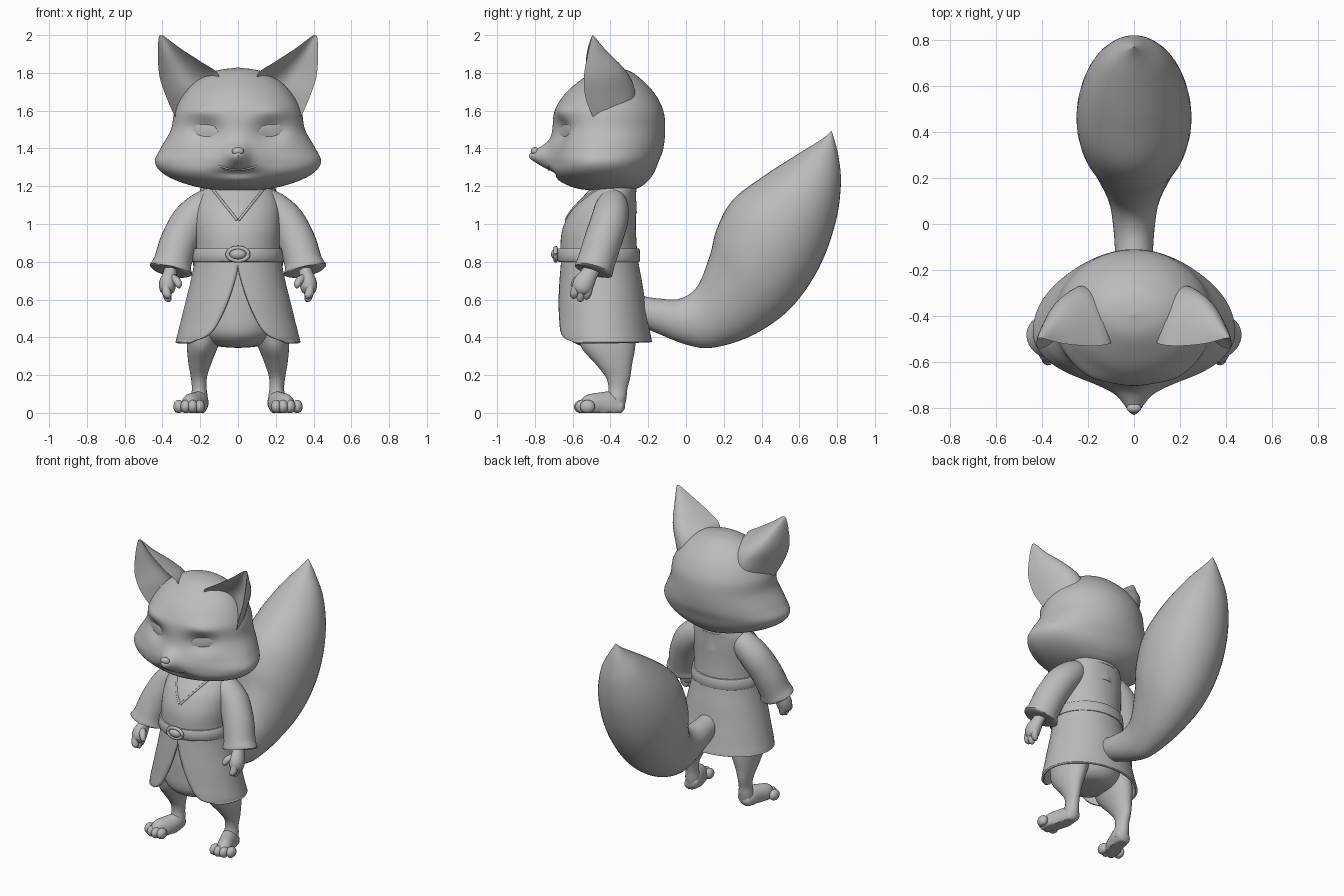
import bpy, bmesh, math
from math import sin, cos, pi, exp
from mathutils import Vector

if "Cube" in bpy.data.objects:
    bpy.data.objects.remove(bpy.data.objects["Cube"])

grey = bpy.data.materials.new("Plain grey")
grey.use_nodes = True
COLOUR = (0.5, 0.5, 0.5, 1)
grey.diffuse_color = COLOUR
grey.node_tree.nodes["Principled BSDF"].inputs["Base Color"].default_value = COLOUR


def catmull(a, b, c, d, t):
    return 0.5 * (2 * b + (c - a) * t + (2 * a - 5 * b + 4 * c - d) * t * t
                  + (3 * b - a - 3 * c + d) * t ** 3)


def smooth_rings(keys, steps):
    """Fill in rings between the key rings along smooth curves."""
    out = []
    for i in range(len(keys) - 1):
        k = [keys[max(i - 1, 0)], keys[i], keys[i + 1], keys[min(i + 2, len(keys) - 1)]]
        for s in range(steps):
            out.append([catmull(*p, s / steps) for p in zip(*k)])
    return out + [keys[-1]]


def loft(name, keys, steps=6, closed=True, mirror=False, warp=None, thick=0):
    """Skin a run of rings, optionally as an open sheet with thickness."""
    bm = bmesh.new()
    rows = [[bm.verts.new(warp(p) if warp else p) for p in ring]
            for ring in smooth_rings(keys, steps)]
    n = len(rows[0])
    for a, b in zip(rows, rows[1:]):
        for i in range(n if closed else n - 1):
            j = (i + 1) % n
            bm.faces.new((a[i], a[j], b[j], b[i]))
    if closed and not thick:
        bm.faces.new(rows[0][::-1])
        bm.faces.new(rows[-1])
    bmesh.ops.remove_doubles(bm, verts=bm.verts, dist=0.0005)
    bmesh.ops.recalc_face_normals(bm, faces=bm.faces)
    mesh = bpy.data.meshes.new(name)
    bm.to_mesh(mesh)
    bm.free()
    ob = bpy.data.objects.new(name, mesh)
    bpy.context.collection.objects.link(ob)
    mesh.materials.append(grey)
    if thick:
        mod = ob.modifiers.new("Thickness", "SOLIDIFY")
        mod.thickness, mod.offset = thick, -1
    if mirror:
        ob.modifiers.new("Mirror", "MIRROR").use_clip = False
    bpy.ops.object.select_all(action="DESELECT")
    ob.select_set(True)
    bpy.context.view_layer.objects.active = ob
    bpy.ops.object.shade_smooth_by_angle(angle=math.radians(50))
    return ob


def level(z, rx, front, back, mid=None, cx=0, n=48, gap=0):
    """Level oval ring; gap is the half angle left open at the front."""
    mid = (front + back) / 2 if mid is None else mid
    pts = []
    for i in range(n):
        a = 2 * pi * i / n if not gap else gap + (2 * pi - 2 * gap) * i / (n - 1)
        depth = mid - front if cos(a) > 0 else back - mid
        pts.append(Vector((cx + rx * sin(a), mid - depth * cos(a), z)))
    return pts


def across(top, bottom, rx, n=40):
    """Oval ring spanning two (y, z) points on the middle plane."""
    t, b = Vector((0, *top)), Vector((0, *bottom))
    return [(t + b) / 2 + (t - b) / 2 * cos(2 * pi * i / n)
            + Vector((rx * sin(2 * pi * i / n), 0, 0)) for i in range(n)]


def tube(name, path, steps=4, n=20, flat=1.0, **kw):
    """Round limb through (x, y, z, radius) points with softened ends."""
    pts = [Vector(p[:3]) for p in path]
    rings = []
    for i, p in enumerate(path):
        d = (pts[min(i + 1, len(pts) - 1)] - pts[max(i - 1, 0)]).normalized()
        u = d.cross(Vector((0, 1, 0.05))).normalized()
        v = d.cross(u)
        rings.append([pts[i] + p[3] * (flat * u * cos(2 * pi * k / n) + v * sin(2 * pi * k / n))
                      for k in range(n)])
    return loft(name, rings, steps, **kw)


def ball(name, c, r, n=24, **kw):
    """Ellipsoid from level rings."""
    rings = []
    for i in range(13):
        a = pi * i / 12
        s = max(sin(a), 0.001)
        rings.append(level(c[2] - r[2] * cos(a), r[0] * s, c[1] - r[1] * s,
                           c[1] + r[1] * s, cx=c[0], n=n))
    return loft(name, rings, 1, **kw)


# Head: broad cheeks, raised muzzle and nose, hollow eye sockets
def face(p):
    x, y, z = p
    if y < -0.47:
        def g(cx, cz, w, h):
            return exp(-((abs(x) - cx) / w) ** 2 - ((z - cz) / h) ** 2)
        front = min(1, (-0.47 - y) / 0.08)
        y += front * (0.045 * g(0.17, 1.49, 0.085, 0.06) - 0.055 * g(0, 1.35, 0.13, 0.09)
                      - 0.075 * g(0, 1.365, 0.05, 0.05) - 0.02 * g(0.2, 1.60, 0.1, 0.04)
                      + 0.03 * g(0, 1.27, 0.1, 0.025))
    return Vector((x, y, z))


HEAD = [(1.175, .01, -.42, -.40, -.41), (1.185, .16, -.56, -.27, -.43),
        (1.22, .30, -.65, -.21, -.46), (1.27, .40, -.70, -.17, -.47),
        (1.33, .44, -.705, -.145, -.47), (1.40, .41, -.70, -.12, -.46),
        (1.50, .355, -.705, -.11, -.43), (1.60, .335, -.695, -.12, -.42),
        (1.69, .285, -.64, -.165, -.41), (1.76, .215, -.56, -.23, -.40),
        (1.81, .12, -.48, -.30, -.39), (1.828, .005, -.395, -.385, -.39)]
head = loft("head", [level(*h, n=128) for h in HEAD], 8, warp=face)
bpy.context.view_layer.update()


def on_front(ob, x, z, lift=0.0):
    hit, loc, _, _ = ob.ray_cast(Vector((x, -2, z)), Vector((0, 1, 0)))
    return (x, (loc.y if hit else -0.6) - lift, z)


ball("nose", (0, -0.80, 1.385), (0.032, 0.022, 0.022))
mouth = [(*on_front(head, x, 1.287 + 2 * x * x), 0.005)
         for x in (-.1, -.075, -.05, -.025, 0, .025, .05, .075, .1)]
tube("mouth", mouth, n=8)

# Almond eyelids set into the sockets
lid = []
for i in range(9):
    t = i / 8
    x, h = 0.105 + 0.135 * t, 0.055 * max(sin(pi * t), .02) ** 0.6
    c = Vector(on_front(head, x, 1.482 + 0.02 * t))
    lid.append([c + Vector((0, -0.014 * sin(pi * t) * cos(a), h * sin(a)))
                for a in [2 * pi * k / 20 for k in range(20)]])
loft("eyelid", lid, 3, mirror=True)


# Ears: rounded back, scooped front between two rims
def ear_ring(outer, inner, depth, n=16):
    o, i = Vector(outer), Vector(inner)
    ring = []
    for k in range(2 * n):
        back = k < n
        t = k / n if back else 2 - k / n
        d = depth * (1 if back else 0.5) * sin(pi * t) ** (0.6 if back else 0.9)
        ring.append(o.lerp(i, t) + Vector((0, d, 0)))
    return ring


loft("ear", [ear_ring((.32, -.48, 1.54), (.10, -.49, 1.70), .22),
             ear_ring((.375, -.53, 1.66), (.105, -.52, 1.795), .25),
             ear_ring((.415, -.54, 1.78), (.19, -.53, 1.855), .21),
             ear_ring((.424, -.52, 1.90), (.305, -.52, 1.93), .10),
             ear_ring((.42, -.50, 1.985), (.385, -.50, 1.99), .02),
             ear_ring((.408, -.495, 2.0), (.406, -.495, 2.0), .001)], 6, mirror=True)

# Neck and robe top
tube("neck", [(0, -.38, 1.05, .12), (0, -.39, 1.25, .12)])
robe = loft("robe_top", [level(.80, .232, -.66, -.255), level(.87, .222, -.665, -.26),
                         level(.97, .225, -.655, -.265), level(1.07, .222, -.61, -.265),
                         level(1.14, .205, -.55, -.265), level(1.19, .175, -.50, -.265),
                         level(1.225, .14, -.45, -.275)], 5)
bpy.context.view_layer.update()

# Skirt of the robe, parting at the front in a rounded opening
SKIRT = [(.82, .230, -.66, -.255, .002), (.76, .238, -.665, -.245, .01),
         (.68, .255, -.672, -.23, .09), (.58, .28, -.68, -.215, .21),
         (.49, .302, -.685, -.20, .34), (.43, .317, -.69, -.19, .46),
         (.395, .326, -.69, -.183, .62), (.375, .332, -.69, -.18, .90)]
loft("robe_skirt", [level(*s[:4], gap=s[4], n=72) for s in SKIRT], 5, closed=False, thick=0.015)

# Collar edges of the crossed neckline
edge = [(*on_front(robe, 0.004 + .135 * t, 1.02 + .17 * t), 0.007) for t in (0, .2, .4, .6, .8, 1)]
tube("collar_edge", edge, n=10, mirror=True)
loft("collar", [level(1.17, .155, -.48, -.262, gap=.9), level(1.20, .15, -.46, -.262, gap=.9),
                level(1.225, .14, -.44, -.27, gap=.9)], closed=False, thick=0.02)

# Belt and buckle
loft("belt", [level(.80, .232, -.67, -.25), level(.807, .242, -.682, -.243),
              level(.863, .235, -.682, -.245), level(.87, .226, -.672, -.252)], 2)
ball("buckle", (0, -.685, .84), (.045, .03, .03))
ring = [(.055 * cos(a), -.69, .84 + .034 * sin(a), .011) for a in [2 * pi * k / 16 for k in range(17)]]
tube("buckle_ring", ring, n=10)

# Hips under the robe
loft("hips", [level(.345, .04, -.47, -.38), level(.36, .13, -.57, -.30),
              level(.42, .20, -.64, -.25), level(.55, .225, -.65, -.24),
              level(.70, .215, -.645, -.26), level(.80, .20, -.64, -.27)])

# Sleeves with an open cuff, then hands
tube("sleeve", [(.11, -.385, 1.155, .05), (.17, -.39, 1.10, .085), (.25, -.405, 1.02, .098),
                (.31, -.44, .91, .10), (.345, -.475, .80, .10), (.357, -.49, .75, .102),
                (.353, -.485, .765, .085), (.345, -.47, .80, .07)], n=32, mirror=True)
tube("hand", [(.345, -.475, .80, .045), (.36, -.51, .74, .045), (.372, -.54, .69, .056),
              (.375, -.555, .65, .05), (.375, -.565, .625, .02)], flat=.8, mirror=True)
for k, (dy, tip) in enumerate(((-.035, .605), (0, .588), (.033, .60))):
    y = -.555 + dy
    tube("finger_%d" % (k + 1), [(.38, y + .01, .67, .022), (.378, y, .635, .023),
                                 (.368, y - .005, tip + .012, .018),
                                 (.362, y - .005, tip, .004)], n=12, mirror=True)
tube("thumb", [(.35, -.55, .715, .022), (.325, -.58, .70, .022), (.312, -.595, .675, .017),
               (.311, -.598, .66, .004)], n=12, mirror=True)

# Legs, flat-soled feet and toes
LEGS = [(.52, .12, -.60, -.26, .15), (.42, .095, -.575, -.265, .175),
        (.34, .08, -.55, -.27, .19), (.26, .06, -.48, -.285, .202),
        (.19, .043, -.425, -.295, .207), (.13, .039, -.41, -.31, .205),
        (.08, .045, -.42, -.315, .205), (.03, .045, -.42, -.325, .205)]
loft("leg", [level(z, rx, f, b, cx=cx) for z, rx, f, b, cx in LEGS], mirror=True)


def sole(p):
    return Vector((p.x, p.y, max(p.z, 0)))


tube("foot", [(.2, -.325, .035, .015), (.203, -.345, .038, .04), (.21, -.39, .045, .052),
              (.232, -.46, .04, .052), (.255, -.52, .033, .048), (.263, -.56, .03, .025)],
     flat=1.3, warp=sole, mirror=True)
for k in range(4):
    x, y = .203 + .037 * k, -.553 + .008 * (k - 1) ** 2
    ball("toe_%d" % (k + 1), (x, y, .033), (.028, .04, .036), warp=sole, mirror=True)

# Tail: bushy sweep up to a point
loft("tail", [across((-.24, .62), (-.24, .46), .07), across((-.14, .605), (-.16, .425), .08),
              across((-.03, .605), (0, .362), .09), across((.06, .67), (.14, .345), .11),
              across((.125, .83), (.35, .41), .17), across((.165, .98), (.55, .55), .23),
              across((.25, 1.13), (.70, .76), .25), across((.42, 1.26), (.79, 1.0), .215),
              across((.60, 1.375), (.82, 1.21), .14), across((.72, 1.45), (.805, 1.37), .055),
              across((.77, 1.492), (.772, 1.49), .002)])
